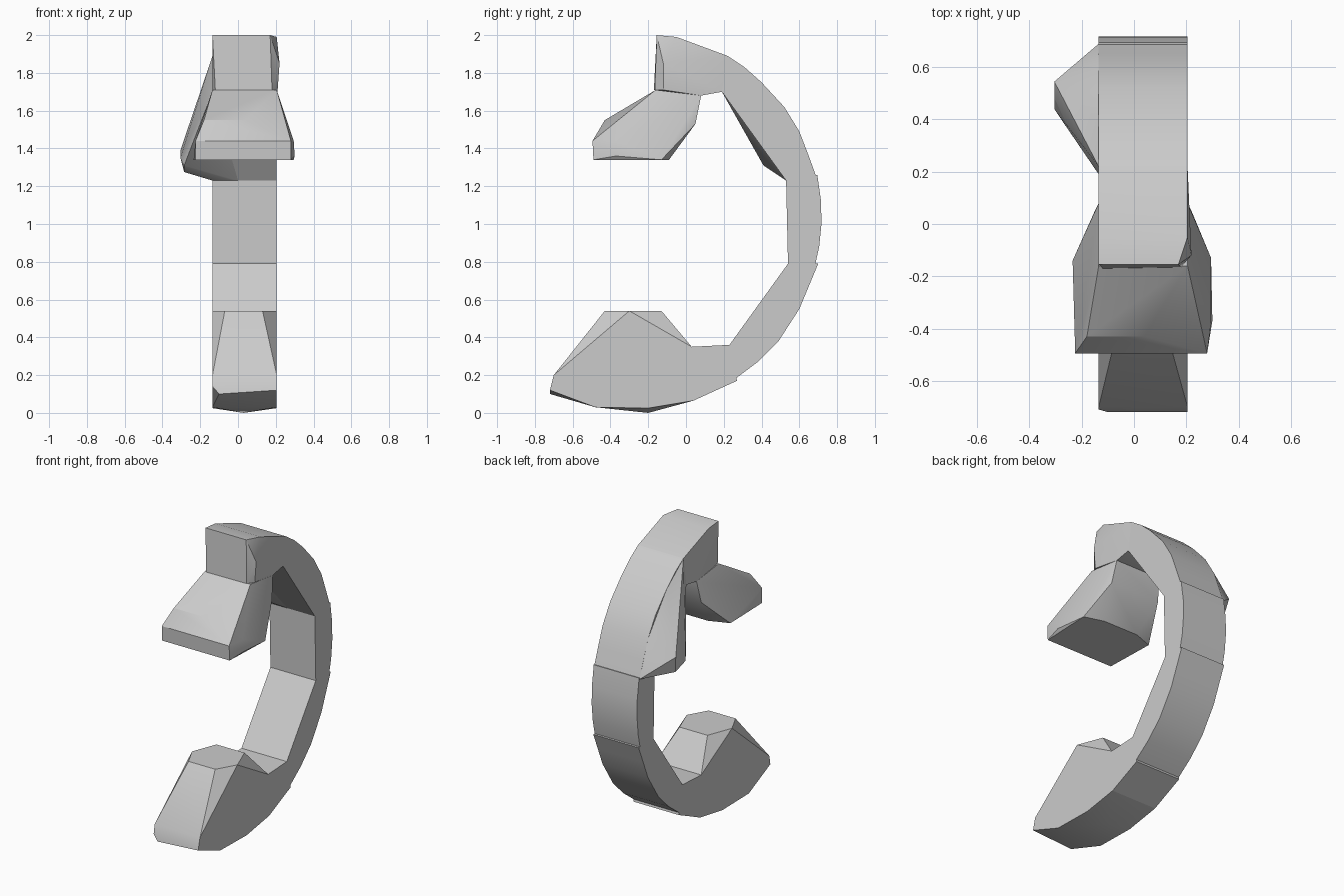
import bpy, bmesh

cube = bpy.data.objects.get("Cube")
if cube:
    bpy.data.objects.remove(cube, do_unlink=True)

grey = bpy.data.materials.new("light_grey")
grey.use_nodes = True
COLOUR = (0.6, 0.6, 0.6, 1)
grey.diffuse_color = COLOUR
grey.node_tree.nodes["Principled BSDF"].inputs["Base Color"].default_value = COLOUR

LEFT, RIGHT = 0.205, -0.135   # side planes of the band


def finish(name, bm, angle=0.5):
    bmesh.ops.recalc_face_normals(bm, faces=bm.faces)
    mesh = bpy.data.meshes.new(name)
    bm.to_mesh(mesh)
    bm.free()
    mesh.materials.append(grey)
    obj = bpy.data.objects.new(name, mesh)
    bpy.context.collection.objects.link(obj)
    bpy.ops.object.select_all(action='DESELECT')
    obj.select_set(True)
    bpy.context.view_layer.objects.active = obj
    bpy.ops.object.shade_smooth_by_angle(angle=angle)
    return obj


def both(*points):
    """Repeat (y, z) points on the two side planes."""
    return [(x, y, z) for y, z in points for x in (RIGHT, LEFT)]


def hull(name, points):
    """Faceted convex block around the given corners."""
    bm = bmesh.new()
    for p in points:
        bm.verts.new(p)
    res = bmesh.ops.convex_hull(bm, input=bm.verts)
    loose = [v for v in bm.verts if not v.link_faces]
    bmesh.ops.delete(bm, geom=loose, context='VERTS')
    bmesh.ops.dissolve_limit(bm, angle_limit=0.03, verts=bm.verts, edges=bm.edges)
    return finish(name, bm)


def band(name, outline):
    """Side outline extruded across the width."""
    bm = bmesh.new()
    face = bm.faces.new([bm.verts.new((RIGHT, y, z)) for y, z in outline])
    ext = bmesh.ops.extrude_face_region(bm, geom=[face])
    verts = [g for g in ext["geom"] if isinstance(g, bmesh.types.BMVert)]
    bmesh.ops.translate(bm, verts=verts, vec=(LEFT - RIGHT, 0, 0))
    return finish(name, bm)


# Curved arm in four segments whose outer ends overlap with small lips
band("upper_arm", [(0.22, 1.89), (0.31, 1.83), (0.40, 1.75), (0.52, 1.62), (0.60, 1.49),
                   (0.65, 1.36), (0.69, 1.25), (0.53, 1.23), (0.19, 1.70)])
band("middle_arm", [(0.695, 1.26), (0.715, 1.12), (0.717, 1.0), (0.705, 0.88),
                    (0.685, 0.79), (0.54, 0.79), (0.53, 1.23)])
band("lower_arm", [(0.70, 0.79), (0.65, 0.67), (0.60, 0.55), (0.49, 0.38), (0.38, 0.27),
                   (0.26, 0.18), (0.23, 0.36), (0.54, 0.79)])
band("heel_arm", [(0.27, 0.17), (0.16, 0.12), (0.04, 0.065), (0.03, 0.35), (0.23, 0.36)])

# Swelling on the right side of the upper arm
hull("side_swelling", [(RIGHT, 0.22, 1.89), (RIGHT, 0.19, 1.70), (RIGHT, 0.53, 1.23),
                       (RIGHT, 0.40, 1.75), (RIGHT, 0.60, 1.49), (RIGHT, 0.69, 1.25),
                       (0.0, 0.53, 1.23), (0.0, 0.69, 1.25),
                       (-0.305, 0.545, 1.39), (-0.305, 0.44, 1.35),
                       (-0.285, 0.41, 1.31), (-0.285, 0.52, 1.275)])

# Neck block with a bevelled left front corner
hull("neck", both((0.22, 1.89), (0.19, 1.70), (0.08, 1.68), (-0.05, 1.99)) + [
    (RIGHT, -0.155, 2.0), (0.17, -0.155, 2.0), (0.22, -0.12, 1.85), (0.21, -0.12, 1.71),
    (0.18, -0.165, 1.71), (-0.12, -0.17, 1.71), (RIGHT, -0.12, 1.71)])

# Flared upper pad
hull("upper_pad", both((-0.16, 1.71), (0.08, 1.68)) + [
    (-0.15, 0.05, 1.53), (0.22, 0.05, 1.53),
    (-0.235, -0.14, 1.34), (-0.10, -0.09, 1.34), (0.16, -0.09, 1.34), (0.295, -0.13, 1.34),
    (-0.225, -0.49, 1.34), (0.28, -0.49, 1.34), (0.30, -0.37, 1.36),
    (-0.225, -0.495, 1.44), (0.28, -0.495, 1.44), (0.295, -0.37, 1.44),
    (-0.18, -0.43, 1.55), (0.04, -0.43, 1.55)])

# Lower foot, narrowing to a six-sided top
hull("foot", both((-0.70, 0.20), (-0.48, 0.03), (-0.2, 0.025), (0.04, 0.065),
                  (0.03, 0.35), (-0.30, 0.54)) + [
    (-0.10, -0.72, 0.10), (LEFT, -0.72, 0.12), (RIGHT, -0.71, 0.14), (0.03, -0.2, 0.0),
    (-0.07, -0.43, 0.54), (0.13, -0.43, 0.54), (0.14, -0.13, 0.54), (-0.07, -0.13, 0.54)])
